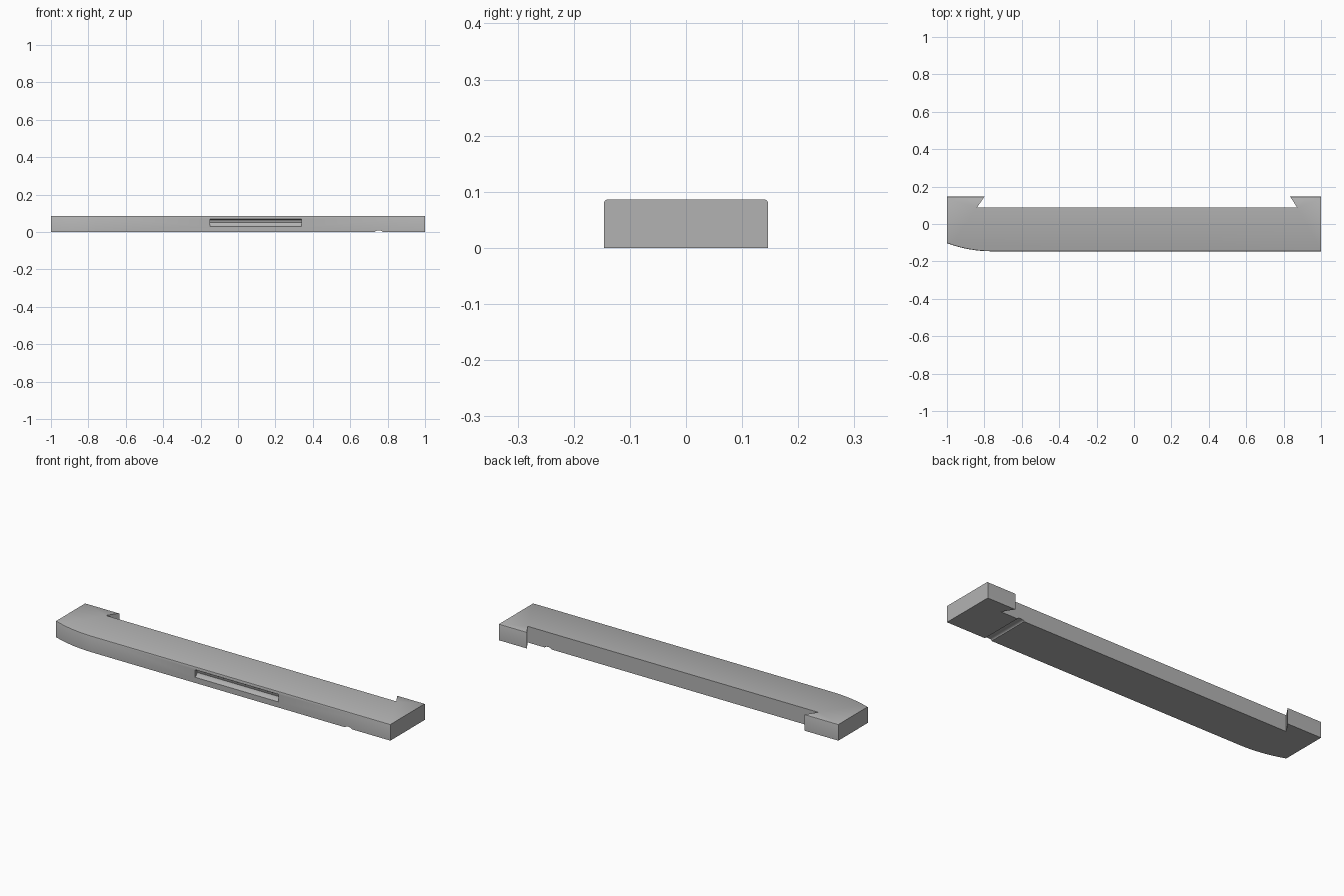
import bpy, bmesh, math

cube = bpy.data.objects.get("Cube")
if cube:
    bpy.data.objects.remove(cube)

TOP = 0.086
FRONT, BACK, NOTCH = -0.146, 0.146, 0.087

grey = bpy.data.materials.new("plain grey")
grey.use_nodes = True
colour = (0.45, 0.45, 0.45, 1)
grey.diffuse_color = colour
grey.node_tree.nodes["Principled BSDF"].inputs["Base Color"].default_value = colour


def prism(name, points, step):
    """Extrude a closed outline of 3D points along a vector."""
    bm = bmesh.new()
    face = bm.faces.new([bm.verts.new(p) for p in points])
    out = bmesh.ops.extrude_face_region(bm, geom=[face])
    moved = [g for g in out["geom"] if isinstance(g, bmesh.types.BMVert)]
    bmesh.ops.translate(bm, verts=moved, vec=step)
    bmesh.ops.recalc_face_normals(bm, faces=bm.faces)
    mesh = bpy.data.meshes.new(name)
    bm.to_mesh(mesh)
    bm.free()
    mesh.materials.append(grey)
    obj = bpy.data.objects.new(name, mesh)
    bpy.context.collection.objects.link(obj)
    return obj


# Bar outline: curved front left corner, two dovetail tabs at the back
curve = []
for i in range(9):
    t = i / 8
    curve.append((-1 + 0.24 * t, FRONT + 0.043 * (1 - t) ** 2))
outline = curve + [(1, FRONT), (1, BACK), (0.835, BACK), (0.873, NOTCH),
                   (-0.84, NOTCH), (-0.80, BACK), (-1, BACK)]
bar = prism("bar", [(x, y, 0) for x, y in outline], (0, 0, TOP))

# Soften the long upper edges, leaving the ends sharp
bm = bmesh.new()
bm.from_mesh(bar.data)
long_edges = []
for e in bm.edges:
    a, b = (v.co for v in e.verts)
    d = b - a
    if min(a.z, b.z) > TOP - 0.001 and abs(d.x) > abs(d.y) * 2:
        long_edges.append(e)
bmesh.ops.bevel(bm, geom=long_edges, offset=0.005, segments=2,
                profile=0.5, affect='EDGES')
bm.to_mesh(bar.data)
bm.free()

# Finger slot in the front and shallow rounded groove underneath
slot_section = [(-0.02, 0.07), (0, 0.07), (0.012, 0.063), (0.016, 0.05),
                (0.012, 0.04), (0, 0.03), (-0.02, 0.03)]
slot = prism("slot_cutter", [(-0.15, FRONT + y, z) for y, z in slot_section],
             (0.49, 0, 0))
ring = [math.tau * i / 24 for i in range(24)]
groove = prism("groove_cutter",
               [(0.752 + 0.02 * math.cos(a), -0.3, 0.008 * math.sin(a)) for a in ring],
               (0, 0.6, 0))

for cutter in (slot, groove):
    cutter.hide_render = True
    cutter.hide_viewport = True
    cut = bar.modifiers.new(cutter.name, 'BOOLEAN')
    cut.operation = 'DIFFERENCE'
    cut.solver = 'EXACT'
    cut.object = cutter

# Apply the cuts and remove the helpers
graph = bpy.context.evaluated_depsgraph_get()
finished = bpy.data.meshes.new_from_object(bar.evaluated_get(graph))
bar.modifiers.clear()
bar.data = finished
for cutter in (slot, groove):
    bpy.data.objects.remove(cutter)

bpy.context.view_layer.objects.active = bar
bar.select_set(True)
bpy.ops.object.shade_smooth_by_angle(angle=math.radians(30))
